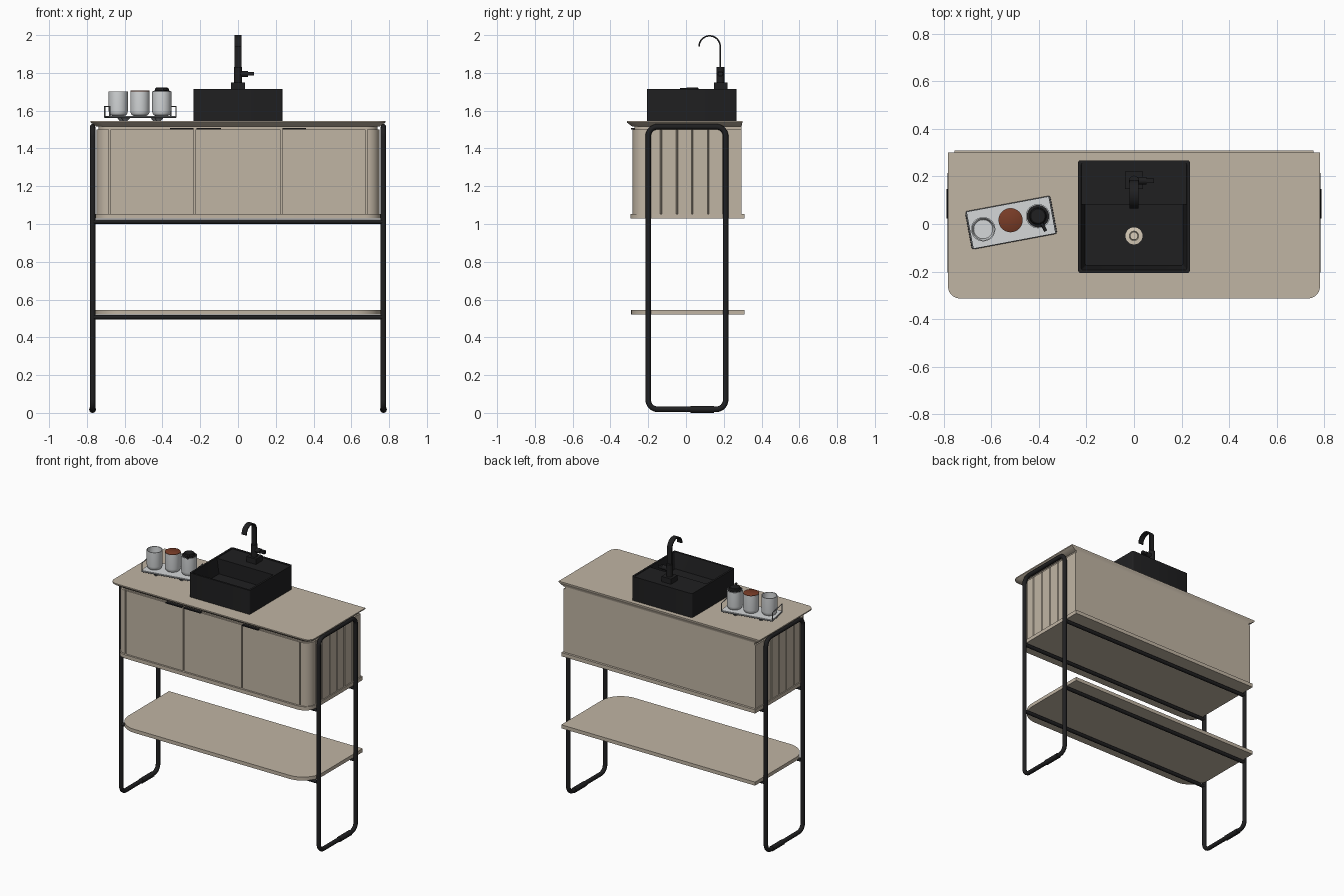
import bpy, bmesh, math
from mathutils import Matrix, Vector

if "Cube" in bpy.data.objects:
    bpy.data.objects.remove(bpy.data.objects["Cube"])

def mat(name, r, g, b):
    m = bpy.data.materials.new(name)
    m.diffuse_color = (r, g, b, 1)
    m.use_nodes = True
    m.node_tree.nodes["Principled BSDF"].inputs["Base Color"].default_value = m.diffuse_color
    return m

BEIGE = mat("warm beige", 0.53, 0.46, 0.37)
BLACK = mat("matte black", 0.014, 0.014, 0.015)
GLASS = mat("pale grey", 0.66, 0.68, 0.69)
WIRE = mat("steel grey", 0.22, 0.23, 0.24)
RUST = mat("rust brown", 0.19, 0.045, 0.02)
CREAM = mat("cream drain", 0.68, 0.6, 0.48)

def finish(ob, m, angle=35):
    ob.data.materials.clear()
    ob.data.materials.append(m)
    bpy.ops.object.select_all(action='DESELECT')
    ob.select_set(True)
    bpy.context.view_layer.objects.active = ob
    bpy.ops.object.shade_smooth_by_angle(angle=math.radians(angle))
    return ob

def loft(name, rings, m, M=None):
    """Skin a list of equal-length rings of points and cap both ends."""
    bm = bmesh.new()
    vs = [[bm.verts.new(p) for p in r] for r in rings]
    n = len(vs[0])
    for a, b in zip(vs, vs[1:]):
        for i in range(n):
            j = (i + 1) % n
            bm.faces.new((a[i], a[j], b[j], b[i]))
    bm.faces.new(vs[0][::-1])
    bm.faces.new(vs[-1])
    bmesh.ops.recalc_face_normals(bm, faces=bm.faces)
    if M:
        bm.transform(M)
    me = bpy.data.meshes.new(name)
    bm.to_mesh(me)
    bm.free()
    ob = bpy.data.objects.new(name, me)
    bpy.context.collection.objects.link(ob)
    return finish(ob, m)

def rect(x, y0, y1, z, rf=0.0, rb=0.0, seg=10):
    """Rounded rectangle ring: front radius rf, back radius rb."""
    pts = []
    for cx, cy, r, a in ((x, y1, rb, 0), (-x, y1, rb, 90), (-x, y0, rf, 180), (x, y0, rf, 270)):
        if r == 0:
            pts.append((cx, cy, z))
            continue
        ox, oy = cx - math.copysign(r, cx), cy + (r if cy == y0 else -r)
        for k in range(seg + 1):
            t = math.radians(a + 90 * k / seg)
            pts.append((ox + r * math.cos(t), oy + r * math.sin(t), z))
    return pts

def lathe(name, prof, m, loc=(0, 0, 0), M=None, n=40):
    rings = [[(r * math.cos(2 * math.pi * i / n), r * math.sin(2 * math.pi * i / n), z)
              for i in range(n)] for r, z in prof]
    return loft(name, rings, m, Matrix.Translation(loc) @ (M or Matrix()))

def box(name, x0, x1, y0, y1, z0, z1, m):
    return loft(name, [[(x0, y0, z), (x1, y0, z), (x1, y1, z), (x0, y1, z)] for z in (z0, z1)], m)

def tube(name, pts, r, m, cyclic=False, M=None, res=4):
    cu = bpy.data.curves.new(name, 'CURVE')
    cu.dimensions = '3D'
    cu.bevel_depth, cu.bevel_resolution, cu.use_fill_caps = r, res, True
    sp = cu.splines.new('POLY')
    sp.points.add(len(pts) - 1)
    for p, q in zip(sp.points, pts):
        v = M @ Vector(q) if M else Vector(q)
        p.co = (*v, 1)
    sp.use_cyclic_u = cyclic
    tmp = bpy.data.objects.new(name, cu)
    bpy.context.collection.objects.link(tmp)
    bpy.context.view_layer.update()
    me = bpy.data.meshes.new_from_object(tmp.evaluated_get(bpy.context.evaluated_depsgraph_get()))
    bpy.data.objects.remove(tmp)
    ob = bpy.data.objects.new(name, me)
    bpy.context.collection.objects.link(ob)
    return finish(ob, m, 50)

# Tubular side frames with foot sleeves
RY = Matrix.Rotation(math.pi / 2, 4, 'Y')
RX = Matrix.Rotation(math.pi / 2, 4, 'X')
for s, side in ((-1, "left"), (1, "right")):
    # ring drawn flat (z-height along y), then stood up in the YZ plane
    flat = rect(0.205, 0.019, 1.515, 0, 0.05, 0.05, 8)
    tube(side + "_leg_frame", [(s * 0.77, x + 0.005, y) for x, y, _ in flat], 0.0145, BLACK, True)
    lathe(side + "_foot_sleeve", [(0.018, -0.062), (0.018, 0.062)], BLACK, (s * 0.77, 0.085, 0.018), RX, 20)

# Cross rails
for z, part in ((1.012, "cabinet"), (0.507, "shelf")):
    for y, pos in ((-0.2, "front"), (0.21, "back")):
        tube(f"{part}_{pos}_rail", [(-0.77, y, z), (0.77, y, z)], 0.0125, BLACK)

# Lower shelf and cabinet floor
loft("lower_shelf", [rect(0.755, -0.29, 0.31, z, 0.15) for z in (0.52, 0.545)], BEIGE)
loft("cabinet_floor", [rect(0.755, -0.295, 0.31, z, 0.085) for z in (1.028, 1.054)], BEIGE)

# Cabinet body: rounded front corners, grooves between doors and side slats
X, Y0, Y1, R, D, W = 0.748, -0.282, 0.294, 0.066, 0.009, 0.004
half = []
for gx in (0.228, X - R - 0.002):
    half += [(gx - W, Y0), (gx - W, Y0 + D), (gx + W, Y0 + D), (gx + W, Y0)]
for k in range(1, 11):
    t = math.radians(-90 + 9 * k)
    half.append((X - R + R * math.cos(t), Y0 + R + R * math.sin(t)))
for gy in (-0.2, -0.13, -0.045, 0.035, 0.12, 0.2):
    half += [(X, gy - 0.007), (X - D, gy), (X, gy + 0.003)]
half.append((X, Y1))
outline = half + [(-x, y) for x, y in reversed(half)]
loft("cabinet_body", [[(x, y, z) for x, y in outline] for z in (1.05, 1.5)], BEIGE)
loft("cabinet_top_rail", [rect(0.738, -0.272, 0.294, z, 0.06) for z in (1.495, 1.525)], BEIGE)

# Door pulls
for i, (a, b) in enumerate(((-0.36, -0.236), (-0.22, -0.09), (0.236, 0.36))):
    box(f"door_pull_{i + 1}", a, b, -0.292, -0.262, 1.499, 1.507, BLACK)

# Countertop with undercut edge
loft("countertop", [rect(0.748, -0.283, 0.294, 1.515, 0.04), rect(0.778, -0.31, 0.298, 1.535, 0.05),
                    rect(0.782, -0.313, 0.3, 1.538, 0.05), rect(0.782, -0.313, 0.3, 1.546, 0.05)], BEIGE)

# Basin with tap ledge and drain
loft("basin", [rect(0.235, -0.206, 0.268, 1.546, 0.01, 0.01, 3), rect(0.235, -0.206, 0.268, 1.715, 0.01, 0.01, 3),
               rect(0.222, -0.193, 0.255, 1.715, 0.006, 0.006, 3),
               rect(0.205, -0.175, 0.24, 1.605, 0.006, 0.006, 3)], BLACK)
box("tap_ledge", -0.222, 0.222, 0.082, 0.256, 1.59, 1.711, BLACK)
lathe("drain", [(0.036, 1.6), (0.036, 1.61), (0.02, 1.612), (0.018, 1.608), (0.016, 1.616)], CREAM, (0, -0.05, 0))

# Tap: base, body, side lever and flat curved spout
box("tap_base", -0.037, 0.037, 0.147, 0.22, 1.709, 1.748, BLACK)
lathe("tap_body", [(0.021, 1.745), (0.021, 1.832)], BLACK, (0, 0.182, 0))
lathe("tap_lever_hub", [(0.016, 0), (0.016, 0.052)], BLACK, (0, 0.182, 1.795), RY, 24)
box("tap_lever", 0.045, 0.085, 0.172, 0.192, 1.785, 1.805, BLACK)
path = [(0.181, 1.83)] + [(0.125 + 0.056 * math.cos(math.radians(a)), 1.94 + 0.056 * math.sin(math.radians(a)))
                          for a in range(0, 181, 10)]
rings = []
for i, (y, z) in enumerate(path):
    a, b = path[max(i - 1, 0)], path[min(i + 1, len(path) - 1)]
    d = Vector((b[0] - a[0], b[1] - a[1])).normalized() * 0.004
    rings.append([(-0.018, y - d.y, z + d.x), (0.018, y - d.y, z + d.x),
                  (0.018, y + d.y, z - d.x), (-0.018, y + d.y, z - d.x)])
loft("tap_spout", rings, BLACK)

# Tray with wire ends, turned slightly on the counter
T = Matrix.Translation((-0.517, 0.006, 0)) @ Matrix.Rotation(math.radians(10.6), 4, 'Z')
loft("tray_plate", [rect(0.178, -0.077, 0.077, z, 0.006, 0.006, 3) for z in (1.562, 1.573)], GLASS, T)
tube("tray_rim_wire", rect(0.179, -0.078, 0.078, 1.566, 0.006, 0.006, 3), 0.0035, WIRE, True, T, 2)
for s, side in ((-1, "left"), (1, "right")):
    x = s * 0.178
    tube(side + "_tray_handle", [(x, -0.075, 1.566), (x, -0.075, 1.623), (x, 0.075, 1.623), (x, 0.075, 1.566)],
         0.0035, WIRE, False, T, 2)
    for y in (-0.05, 0.05):
        lathe(f"{side}_tray_foot", [(0.012, 1.546), (0.025, 1.562)], WIRE, T @ Vector((s * 0.09, y, 0)), None, 16)

# Three cups: open tumbler, filled jar, soap dispenser
cup = [(0.034, 1.573), (0.043, 1.577), (0.049, 1.587), (0.051, 1.6), (0.051, 1.702),
       (0.046, 1.702), (0.046, 1.6), (0.04, 1.585)]
spots = ((-0.634, -0.022, 0), (-0.519, 0.016, 0), (-0.404, 0.033, 0))
for p, name in zip(spots, ("open_tumbler", "filled_jar", "soap_dispenser")):
    lathe(name, cup, GLASS, p)
lathe("jar_lid", [(0.05, 1.7), (0.05, 1.705), (0.047, 1.707)], RUST, spots[1])
lathe("dispenser_lid", [(0.047, 1.695), (0.047, 1.704), (0.036, 1.707), (0.034, 1.719), (0.03, 1.722)], BLACK, spots[2])
tube("dispenser_spout", [(-0.404, 0.033, 1.712), (-0.371, -0.03, 1.712)], 0.007, BLACK)
